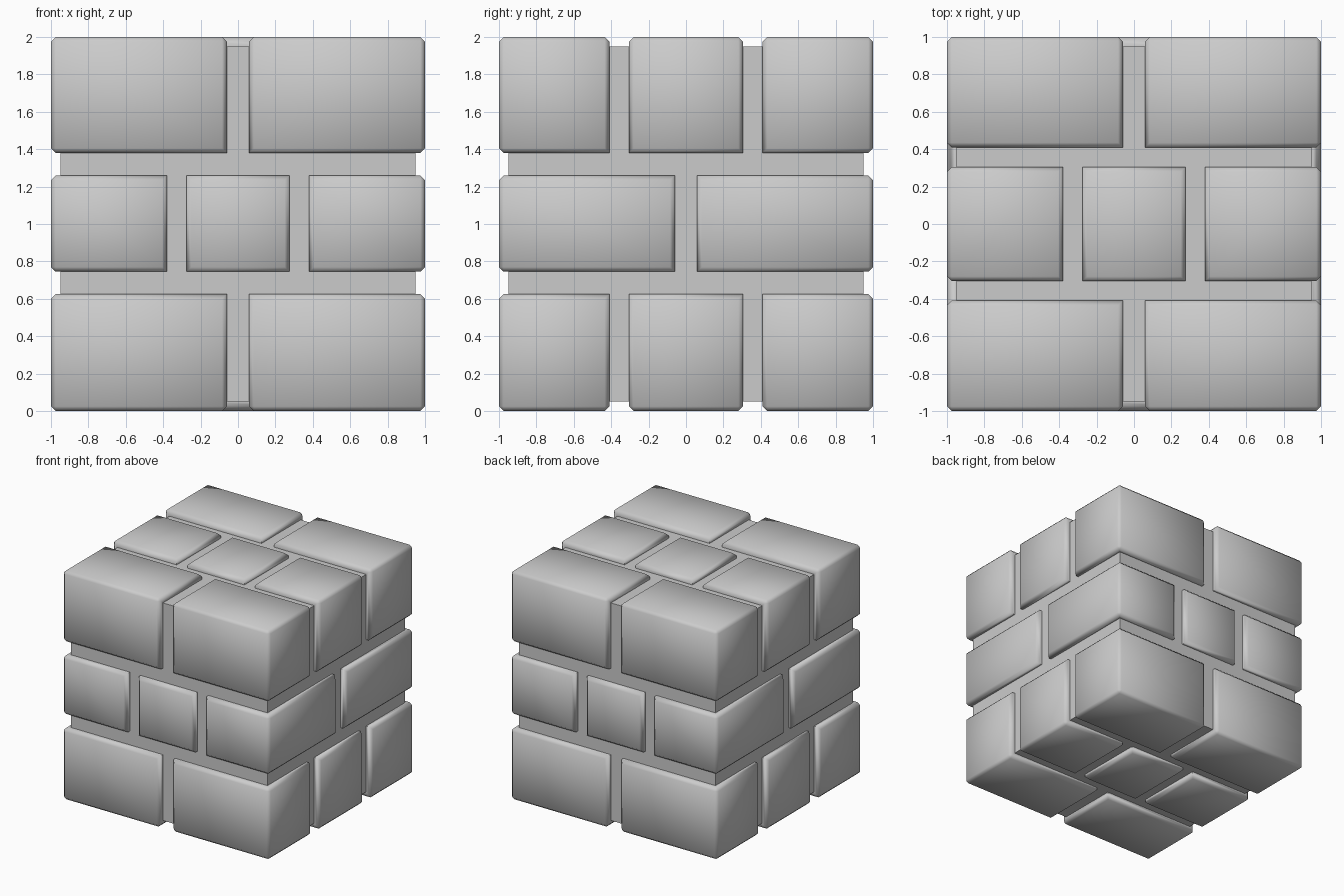
import bpy, bmesh
from mathutils import Vector

if "Cube" in bpy.data.objects:
    bpy.data.objects.remove(bpy.data.objects["Cube"])

BEVEL = 0.025


def add_box(bm, lo, hi):
    """Box between two corners; rims lying on the outer 2-unit cube are chamfered."""
    lo, hi = Vector(lo), Vector(hi)
    verts = bmesh.ops.create_cube(bm, size=1)["verts"]
    for v in verts:
        v.co = Vector((hi[i] if v.co[i] > 0 else lo[i]) for i in range(3))
    edges = {e for v in verts for e in v.link_edges}

    def on_outside(e):
        a, b = (v.co - Vector((0, 0, 1)) for v in e.verts)
        return any(abs(a[i]) > 0.999 and abs(a[i] - b[i]) < 1e-4 for i in range(3))

    rim = [e for e in edges if on_outside(e)]
    if rim:
        bmesh.ops.bevel(bm, geom=rim, offset=BEVEL, segments=1, affect='EDGES',
                        profile=0.5, clamp_overlap=True)


def make_object(name, boxes):
    bm = bmesh.new()
    for lo, hi in boxes:
        add_box(bm, lo, hi)
    bmesh.ops.recalc_face_normals(bm, faces=bm.faces)
    mesh = bpy.data.meshes.new(name)
    bm.to_mesh(mesh)
    bm.free()
    obj = bpy.data.objects.new(name, mesh)
    bpy.context.collection.objects.link(obj)
    return obj


# Brick spans along each axis
halves = [(-1, -0.06), (0.06, 1)]
x_ends = [(-1, -0.38), (0.38, 1)]
y_ends = [(-1, -0.41), (0.41, 1)]
y_mid = (-0.305, 0.305)
x_mid = (-0.275, 0.275)
z_mid = (0.745, 1.26)

spans = []
# Top and bottom courses: corner bricks, side bricks and a flat centre brick
for z, z_face in (((0, 0.625), (0, 0.2)), ((1.38, 2), (1.8, 2))):
    spans += [(x, y, z) for x in halves for y in y_ends]
    spans += [(x, y_mid, z) for x in x_ends]
    spans.append((x_mid, y_mid, z_face))
# Middle course: corner bricks and the front and back centre bricks
spans += [(x, y, z_mid) for x in x_ends for y in halves]
spans += [(x_mid, y, z_mid) for y in ((-1, -0.8), (0.8, 1))]

bricks = make_object("bricks", [tuple(zip(*s)) for s in spans])

# Mortar core, merged with the bricks into one outer skin
block = make_object("brick_block", [((-0.95, -0.95, 0.05), (0.95, 0.95, 1.95))])
union = block.modifiers.new("union", 'BOOLEAN')
union.operation = 'UNION'
union.solver = 'EXACT'
union.object = bricks
bpy.context.view_layer.objects.active = block
block.select_set(True)
bpy.ops.object.modifier_apply(modifier=union.name)
bpy.data.objects.remove(bricks)

# Soft shading over the chamfers, crisp joints
bpy.ops.object.shade_smooth_by_angle(angle=1.05)
